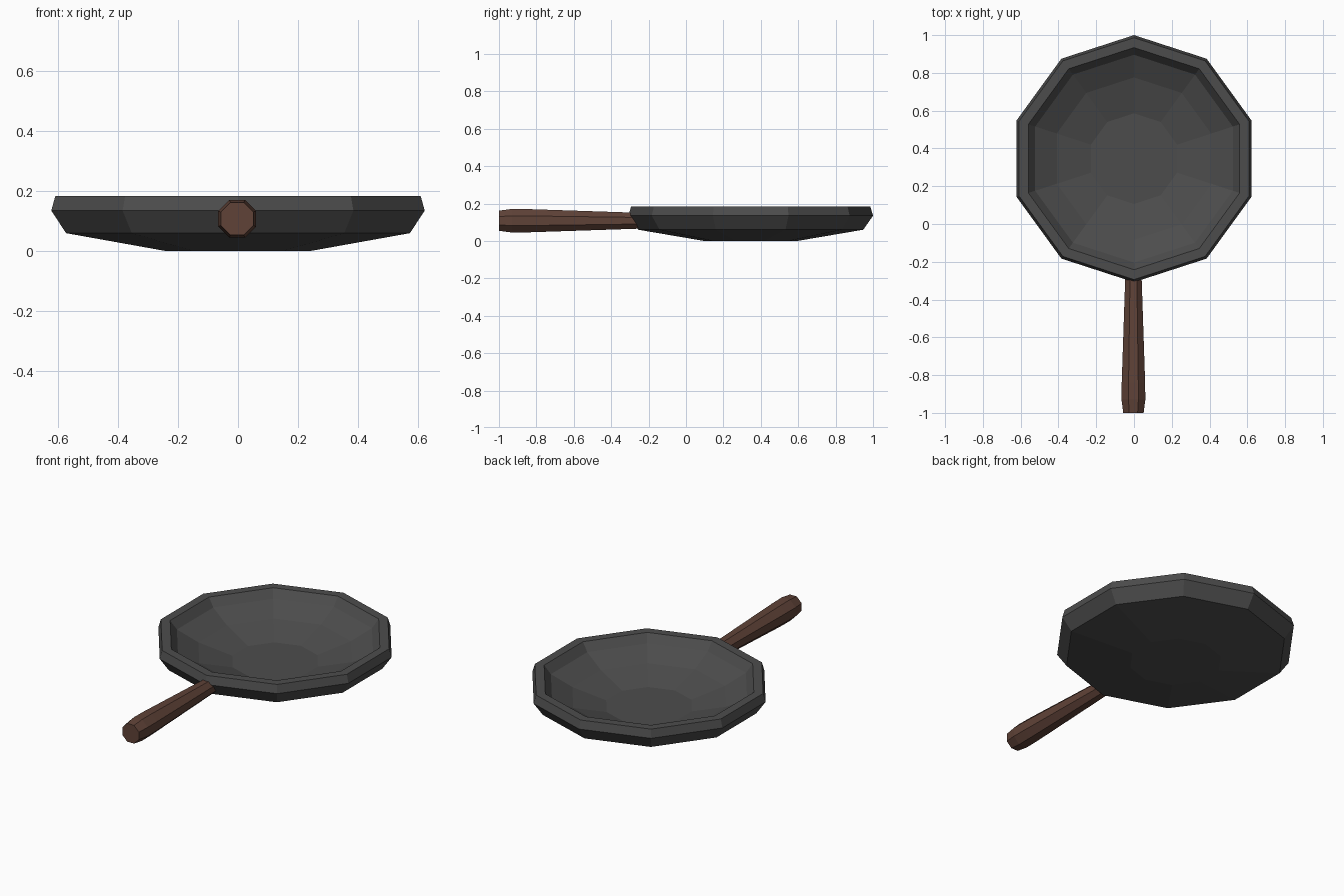
import bpy, bmesh, math

if "Cube" in bpy.data.objects:
    bpy.data.objects.remove(bpy.data.objects["Cube"])


def material(name, color):
    m = bpy.data.materials.new(name)
    m.diffuse_color = (*color, 1)
    m.use_nodes = True
    m.node_tree.nodes["Principled BSDF"].inputs["Base Color"].default_value = m.diffuse_color
    return m


def skin(name, rings, closed, mat):
    """Join equal-sized point rings with quads; cap the ends."""
    bm = bmesh.new()
    loops = [[bm.verts.new(p) for p in ring] for ring in rings]
    n = len(loops[0])
    for a, b in zip(loops, loops[1:]):
        for i in range(n):
            j = (i + 1) % n
            bm.faces.new((a[i], a[j], b[j], b[i]))
    if closed:
        bm.faces.new(loops[0])
        bm.faces.new(loops[-1])
    bmesh.ops.recalc_face_normals(bm, faces=bm.faces)
    mesh = bpy.data.meshes.new(name)
    bm.to_mesh(mesh)
    bm.free()
    mesh.materials.append(mat)
    obj = bpy.data.objects.new(name, mesh)
    bpy.context.collection.objects.link(obj)
    return obj


iron = material("iron", (0.073, 0.073, 0.073))
wood = material("wood", (0.115, 0.055, 0.039))

# Pan body: ten-sided profile of (radius, z), outside bottom to inside floor
profile = [(0.25, 0.0), (0.602, 0.06), (0.654, 0.135), (0.64, 0.183),
           (0.588, 0.183), (0.55, 0.135), (0.43, 0.075), (0.24, 0.022)]
SIDES = 10
skin("pan_body", [[(r * math.sin(math.tau * i / SIDES),
                    0.346 + r * math.cos(math.tau * i / SIDES), z)
                   for i in range(SIDES)] for r, z in profile], True, iron)

# Handle: octagonal, swelling toward a chamfered end; (y, half width)
stations = [(-1.0, 0.054), (-0.93, 0.063), (-0.84, 0.062), (-0.24, 0.042)]
handle = []
for y, w in stations:
    r = w / math.cos(math.pi / 8)
    handle.append([(-0.003 + r * math.cos(math.pi * (2 * i + 1) / 8), y,
                    0.108 + r * math.sin(math.pi * (2 * i + 1) / 8))
                   for i in range(8)])
skin("handle", handle, True, wood)
